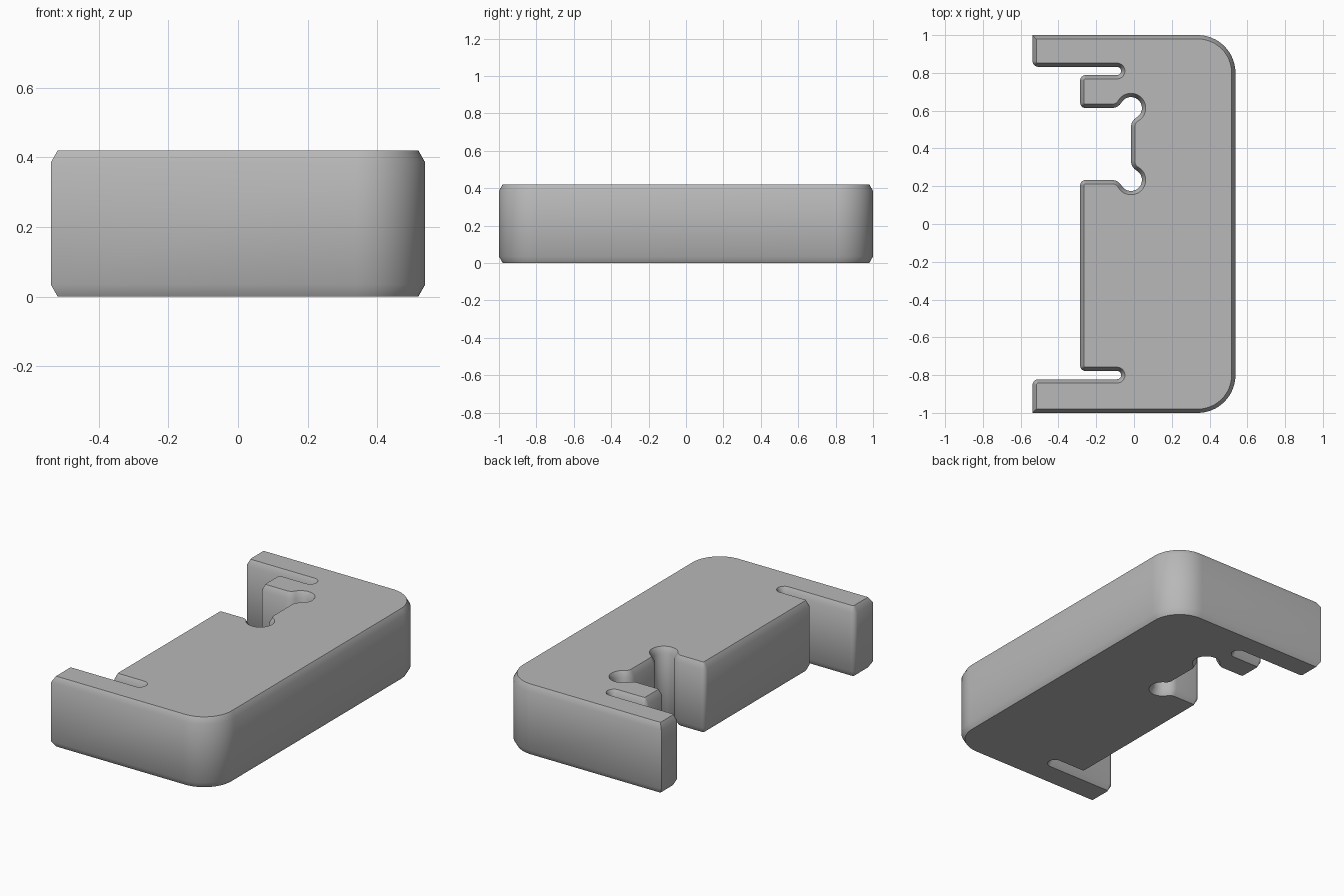
import bpy, bmesh, math
from mathutils import Vector

cube = bpy.data.objects.get("Cube")
if cube:
    bpy.data.objects.remove(cube, do_unlink=True)

HEIGHT, INSET, DROP = 0.42, 0.02, 0.035


def arc(x, y, r, start, end, n=8):
    angles = [math.radians(start + (end - start) * i / n) for i in range(n + 1)]
    return [Vector((x + r * math.cos(a), y + r * math.sin(a))) for a in angles]


def inset_loop(points, width):
    """Offset a counter-clockwise outline inwards with mitred corners."""
    result = []
    for i, p in enumerate(points):
        before = (p - points[i - 1]).normalized()
        after = (points[(i + 1) % len(points)] - p).normalized()
        n1, n2 = Vector((-before.y, before.x)), Vector((-after.y, after.x))
        result.append(p + (n1 + n2) * width / (1 + n1.dot(n2)))
    return result


# Half of the keyhole notch: flared entry, round lobe, flared neck
lobe, flare, cx, cy, mid = 0.058, 0.06, -0.016, 0.614, 0.4235
reach = math.sqrt((lobe + flare) ** 2 - flare ** 2)
tilt = math.degrees(math.atan2(flare, reach))
notch = arc(cx - reach, cy + flare, flare, 270, 360 - tilt)
notch += arc(cx, cy, lobe, 180 - tilt, tilt - 90, 20)
notch += arc(cx + flare, cy - reach, flare, 90 + tilt, 180)
notch += [Vector((p.x, 2 * mid - p.y)) for p in reversed(notch)]

# Full outline, counter-clockwise
path = [Vector((-0.537, -1))]
path += arc(0.337, -0.8, 0.2, -90, 0, 16)
path += arc(0.337, 0.8, 0.2, 0, 90, 16)
path += [Vector((-0.537, 1))]
path += arc(-0.507, 0.862, 0.03, 180, 270)      # back arm tip
path += arc(-0.09, 0.81, 0.022, 90, -90, 12)    # back slot
path += arc(-0.257, 0.76, 0.028, 90, 180)       # small block
path += arc(-0.257, 0.642, 0.028, 180, 270)
path += notch
path += arc(-0.257, 0.205, 0.028, 90, 180)      # main block
path += arc(-0.257, -0.75, 0.028, 180, 270)
path += arc(-0.09, -0.8, 0.022, 90, -90, 12)    # front slot
path += arc(-0.507, -0.852, 0.03, 90, 180)      # front arm tip

outline = []
for p in path:
    if not outline or (p - outline[-1]).length > 0.0005:
        outline.append(p)
inner = inset_loop(outline, INSET)

# Stack the outlines into a solid with bevelled rims
bm = bmesh.new()
levels = [(inner, 0), (outline, DROP), (outline, HEIGHT - DROP), (inner, HEIGHT)]
rings = [[bm.verts.new((p.x, p.y, z)) for p in loop] for loop, z in levels]
count = len(outline)
for low, high in zip(rings, rings[1:]):
    for i in range(count):
        j = (i + 1) % count
        bm.faces.new((low[i], low[j], high[j], high[i]))
bm.faces.new(rings[-1])
bm.faces.new(list(reversed(rings[0])))
mesh = bpy.data.meshes.new("bracket_body")
bm.to_mesh(mesh)
bm.free()

# Grey material
grey = bpy.data.materials.new("plain grey")
grey.use_nodes = True
colour = (0.48, 0.48, 0.48, 1)
grey.diffuse_color = colour
grey.node_tree.nodes["Principled BSDF"].inputs["Base Color"].default_value = colour
mesh.materials.append(grey)

body = bpy.data.objects.new("bracket_body", mesh)
bpy.context.collection.objects.link(body)
bpy.ops.object.select_all(action="DESELECT")
body.select_set(True)
bpy.context.view_layer.objects.active = body
bpy.ops.object.shade_smooth_by_angle(angle=math.radians(32))
